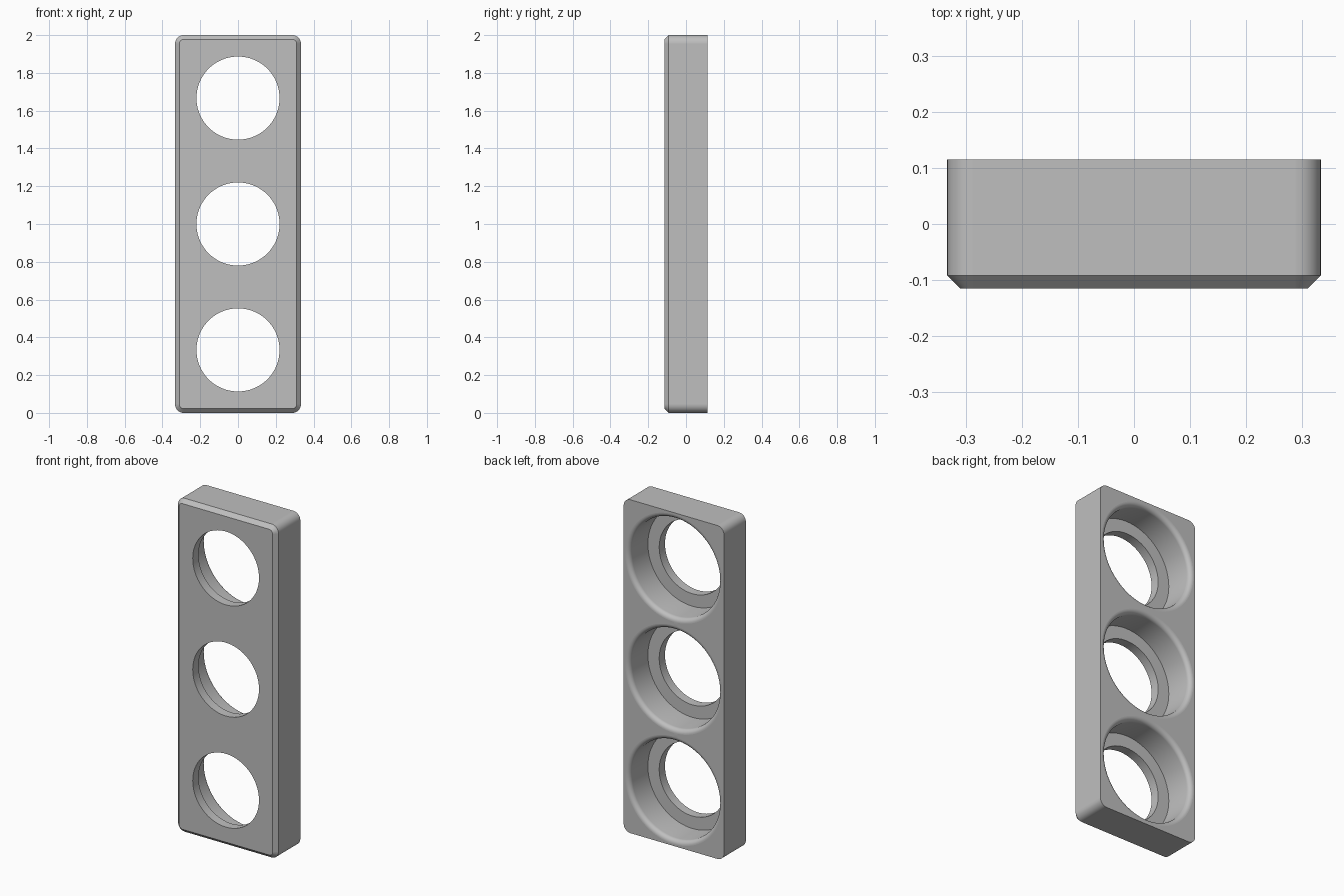
import bpy
import bmesh
from math import cos, sin, pi, radians

if "Cube" in bpy.data.objects:
    bpy.data.objects.remove(bpy.data.objects["Cube"], do_unlink=True)

HALF_W, HEIGHT, HALF_D = 0.333, 2.0, 0.115
CORNER, CHAMFER = 0.045, 0.023
HOLE_R, BORE_R, LIP = 0.22, 0.295, 0.027
FLOOR_Y = -0.06

grey = bpy.data.materials.new("light_grey")
grey.use_nodes = True
grey.diffuse_color = (0.52, 0.52, 0.52, 1)
grey.node_tree.nodes["Principled BSDF"].inputs["Base Color"].default_value = grey.diffuse_color


def loft(name, rings):
    """Skin a stack of closed rings and cap both ends."""
    bm = bmesh.new()
    loops = [[bm.verts.new(p) for p in ring] for ring in rings]
    n = len(loops[0])
    for a, b in zip(loops, loops[1:]):
        for i in range(n):
            j = (i + 1) % n
            bm.faces.new((a[i], a[j], b[j], b[i]))
    bm.faces.new(loops[0])
    bm.faces.new(loops[-1])
    bmesh.ops.recalc_face_normals(bm, faces=bm.faces)
    mesh = bpy.data.meshes.new(name)
    bm.to_mesh(mesh)
    bm.free()
    mesh.materials.append(grey)
    obj = bpy.data.objects.new(name, mesh)
    bpy.context.collection.objects.link(obj)
    return obj


def rounded_rect(y, inset, steps=8):
    radius = CORNER - inset
    cx, cz = HALF_W - CORNER, HEIGHT / 2 - CORNER
    ring = []
    for k, (sx, sz) in enumerate([(1, 1), (-1, 1), (-1, -1), (1, -1)]):
        for s in range(steps + 1):
            a = (k + s / steps) * pi / 2
            ring.append((sx * cx + radius * cos(a), y, HEIGHT / 2 + sz * cz + radius * sin(a)))
    return ring


def circle(radius, y, z, n=80):
    return [(radius * cos(2 * pi * i / n), y, z + radius * sin(2 * pi * i / n)) for i in range(n)]


# Plate with rounded corners and a chamfered front edge
plate = loft("plate", [rounded_rect(-HALF_D, CHAMFER),
                       rounded_rect(-HALF_D + CHAMFER, 0),
                       rounded_rect(HALF_D, 0)])

# Stepped bore: small front hole, wide rear pocket, rounded rear lip
profile = [(HOLE_R, -HALF_D - 0.1), (HOLE_R, FLOOR_Y), (BORE_R, FLOOR_Y)]
for s in range(9):
    a = s / 8 * pi / 2
    profile.append((BORE_R + LIP * (1 - cos(a)), HALF_D - LIP * (1 - sin(a))))
profile.append((BORE_R + LIP, HALF_D + 0.1))

bpy.context.view_layer.objects.active = plate
plate.select_set(True)
for k in range(3):
    z = HEIGHT * (2 * k + 1) / 6
    cutter = loft("bore_cutter", [circle(r, y, z) for r, y in profile])
    cutter.hide_render = True
    cut = plate.modifiers.new("bore", "BOOLEAN")
    cut.operation = "DIFFERENCE"
    cut.solver = "EXACT"
    cut.object = cutter
    bpy.ops.object.modifier_apply(modifier=cut.name)
    bpy.data.objects.remove(cutter, do_unlink=True)

# Smooth the curved surfaces, keep the large planar faces flat
bpy.ops.object.shade_smooth_by_angle(angle=radians(30))
for face in plate.data.polygons:
    if face.area > 0.01:
        face.use_smooth = False
